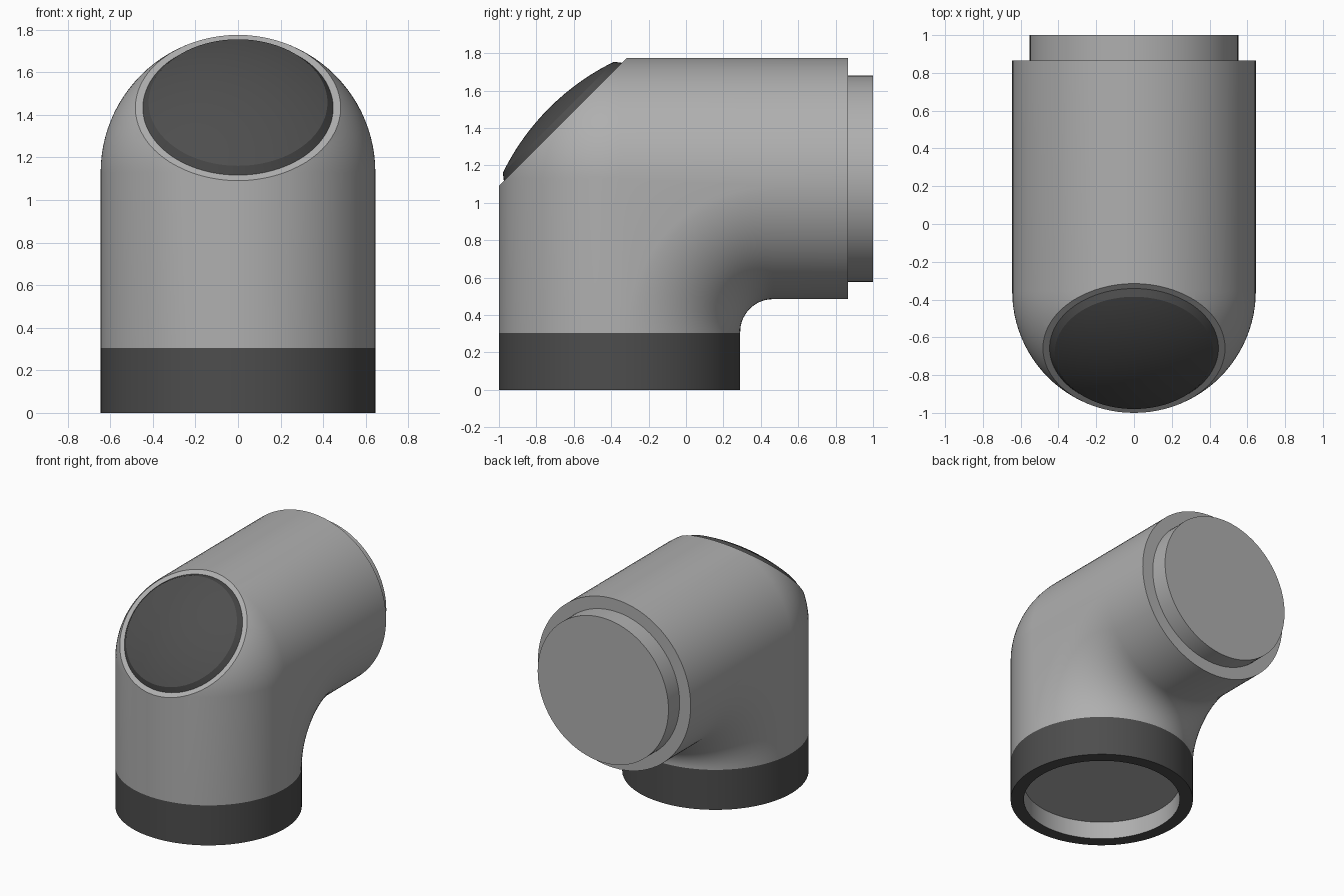
import bpy, bmesh, math
from mathutils import Vector, Matrix

if "Cube" in bpy.data.objects:
    bpy.data.objects.remove(bpy.data.objects["Cube"])

R, RHO = 0.645, 0.175          # pipe radius, inner bend radius
CORNER = Vector((0, -0.355, 1.13))   # where the two pipe axes meet
BORE = 0.552                   # socket and spigot radius
BAND_TOP, BACK = 0.305, 0.865
CUT = 0.428                    # distance of the slanted cut from the corner
SEG, ARC = 96, 18


def colour(name, v):
    mat = bpy.data.materials.new(name)
    mat.diffuse_color = (v, v, v, 1)
    mat.use_nodes = True
    mat.node_tree.nodes["Principled BSDF"].inputs["Base Color"].default_value = mat.diffuse_color
    return mat


grey = colour("mid_grey", 0.43)
dark = colour("dark_grey", 0.075)


def finish(bm, name, mat):
    mesh = bpy.data.meshes.new(name)
    bm.to_mesh(mesh)
    bm.free()
    ob = bpy.data.objects.new(name, mesh)
    bpy.context.collection.objects.link(ob)
    mesh.materials.append(mat)
    bpy.ops.object.select_all(action='DESELECT')
    ob.select_set(True)
    bpy.context.view_layer.objects.active = ob
    bpy.ops.object.shade_smooth_by_angle(angle=math.radians(30))
    return ob


def grid(rows):
    """Closed strip of quads; each row is one lengthwise path."""
    bm = bmesh.new()
    vs = [[bm.verts.new(p) for p in row] for row in rows]
    for a, b in zip(vs, vs[1:] + vs[:1]):
        for j in range(len(a) - 1):
            bm.faces.new((a[j], b[j], b[j + 1], a[j + 1]))
    bmesh.ops.remove_doubles(bm, verts=bm.verts, dist=1e-4)
    return bm


def lathe(name, profile, matrix, mat):
    rows = []
    for i in range(SEG):
        a = 2 * math.pi * i / SEG
        rows.append([matrix @ Vector((r * math.cos(a), r * math.sin(a), h))
                     for r, h in profile])
    return finish(grid(rows), name, mat)


# Elbow: ball-shaped outer corner, ring-shaped bend on the inner half
rows = []
bend = R + RHO
for i in range(SEG):
    a = 2 * math.pi * i / SEG
    x, s = R * math.cos(a), R * math.sin(a)
    # outer half turns about the corner, inner half about the bend centre
    centre, rad = (0, s) if s >= 0 else (bend, bend + s)
    arc = []
    for k in range(ARC + 1):
        t = math.pi / 2 * k / ARC
        arc.append(CORNER + Vector((x, centre - rad * math.cos(t),
                                    rad * math.sin(t) - centre)))
    start = Vector((x, CORNER.y - s, BAND_TOP))
    end = Vector((x, BACK, CORNER.z + s))
    rows.append([start] + arc + [end])
bm = grid(rows)

# Slanted flat cut across the outer corner
n = Vector((0, -1, 1)).normalized()
res = bmesh.ops.bisect_plane(bm, geom=bm.verts[:] + bm.edges[:] + bm.faces[:],
                             dist=1e-5, plane_co=CORNER + n * CUT, plane_no=n,
                             clear_outer=True)
bmesh.ops.edgeloop_fill(
    bm, edges=[e for e in res['geom_cut'] if isinstance(e, bmesh.types.BMEdge)])
bmesh.ops.recalc_face_normals(bm, faces=bm.faces)
finish(bm, "elbow_body", grey)

# Bottom collar and recessed socket
upright = Matrix.Translation((0, CORNER.y, 0))
lathe("bottom_collar", [(BORE, 0), (R, 0), (R, BAND_TOP)], upright, dark)
lathe("socket", [(0, 0.135), (BORE, 0.135), (BORE, 0)], upright, grey)

# Rear shoulder and spigot
rear = Matrix.Translation((0, 0, CORNER.z)) @ Matrix.Rotation(-math.pi / 2, 4, 'X')
lathe("rear_spigot", [(R, BACK), (BORE, BACK), (BORE, 1.0), (0, 1.0)], rear, grey)

# Shallow domed cap on the slanted cut
edge_r, edge_h, rise = 0.42, 0.463, 0.07
ball_r = (edge_r ** 2 + rise ** 2) / (2 * rise)
half = math.asin(edge_r / ball_r)
dome = [(0.447, CUT)]
for k in range(13):
    t = half * (1 - k / 12)
    dome.append((ball_r * math.sin(t), edge_h + rise - ball_r * (1 - math.cos(t))))
tilt = Matrix.Translation(CORNER) @ Matrix.Rotation(math.pi / 4, 4, 'X')
lathe("domed_cap", dome, tilt, dark)
